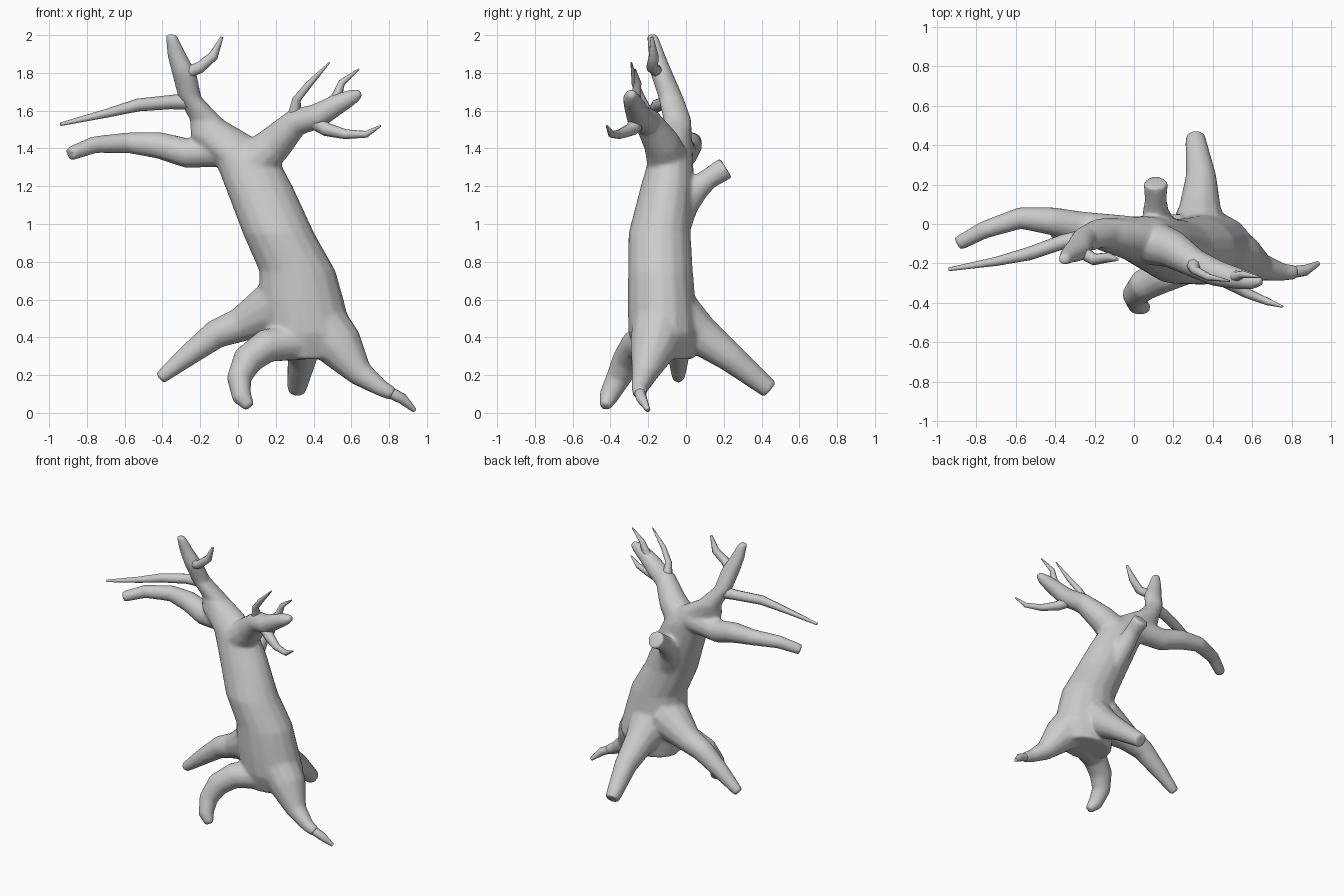
import bpy, bmesh, math
from mathutils import Vector


def smooth(ob, degrees):
    bpy.ops.object.select_all(action='DESELECT')
    ob.select_set(True)
    bpy.context.view_layer.objects.active = ob
    bpy.ops.object.shade_smooth_by_angle(angle=math.radians(degrees))


def skin(name, rings):
    """Closed tube through a list of vertex rings, smooth with crisp end caps."""
    bm = bmesh.new()
    loops = [[bm.verts.new(p) for p in ring] for ring in rings]
    sides = len(rings[0])
    for a, b in zip(loops, loops[1:]):
        for i in range(sides):
            j = (i + 1) % sides
            bm.faces.new((a[i], a[j], b[j], b[i]))
    bm.faces.new(loops[0][::-1])
    bm.faces.new(loops[-1])
    bmesh.ops.recalc_face_normals(bm, faces=bm.faces[:])
    mesh = bpy.data.meshes.new(name)
    bm.to_mesh(mesh)
    bm.free()
    ob = bpy.data.objects.new(name, mesh)
    bpy.context.collection.objects.link(ob)
    smooth(ob, 58)
    return ob


def limb(name, *path, sides=8):
    """Tapered tube along (x, y, z, radius) points."""
    pts = [Vector(p[:3]) for p in path]
    rings, side = [], None
    for i, p in enumerate(pts):
        before = (p - pts[i - 1]).normalized() if i else Vector()
        after = (pts[i + 1] - p).normalized() if i < len(pts) - 1 else Vector()
        t = (before + after).normalized()
        if side is None:
            side = t.orthogonal()
        side = (side - t * side.dot(t)).normalized()
        up = t.cross(side)
        r = path[i][3] * 1.03
        rings.append([p + r * (math.cos(a) * side + math.sin(a) * up)
                      for a in (k * math.tau / sides for k in range(sides))])
    return skin(name, rings)


# Leaning trunk running on into the tall left limb: x, y, z, x radius, y radius
trunk = [(.35, -.11, .285, .19, .15), (.37, -.12, .42, .235, .185),
         (.335, -.13, .60, .225, .18), (.315, -.135, .75, .203, .172),
         (.215, -.14, .95, .19, .165), (.11, -.10, 1.20, .18, .14),
         (.045, -.08, 1.34, .17, .12), (-.085, -.06, 1.46, .165, .09),
         (-.165, -.045, 1.55, .09, .075), (-.255, -.08, 1.67, .062, .067),
         (-.285, -.13, 1.80, .066, .06), (-.325, -.155, 1.90, .051, .043),
         (-.355, -.18, 2.004, .029, .029)]
ring = [k * math.tau / 16 for k in range(16)]
heavy = [skin("trunk", [[(x + rx * math.cos(a), y + ry * math.sin(a), z)
                         for a in ring] for x, y, z, rx, ry in trunk])]

# Roots, flared where they leave the trunk
heavy += [
    limb("left_root", (.22, -.10, .57, .155), (.01, -.05, .465, .09),
         (-.12, -.04, .415, .076), (-.27, -.04, .30, .057),
         (-.415, -.04, .182, .034), sides=12),
    limb("back_root", (.33, -.08, .52, .165), (.335, .08, .41, .105),
         (.34, .24, .29, .077), (.31, .445, .122, .05), sides=12),
    limb("right_root", (.40, -.13, .52, .15), (.54, -.17, .35, .125),
         (.65, -.22, .205, .068), (.76, -.245, .13, .044),
         (.82, -.245, .10, .036), sides=12),
    limb("front_root", (.33, -.18, .38, .10), (.15, -.26, .355, .088),
         (.05, -.31, .28, .08), (.005, -.36, .18, .065),
         (.02, -.41, .085, .052), (.062, -.43, .03, .03), sides=12)]

# Main boughs and the cut stub at the back
heavy += [
    limb("left_bough", (-.02, -.05, 1.395, .09), (-.27, -.015, 1.375, .078),
         (-.42, .015, 1.417, .07), (-.58, .03, 1.43, .055),
         (-.76, -.03, 1.42, .045), (-.893, -.10, 1.37, .037), sides=12),
    limb("right_bough", (.08, -.09, 1.32, .115), (.20, -.13, 1.43, .095),
         (.31, -.20, 1.54, .072), (.42, -.25, 1.57, .067),
         (.52, -.275, 1.63, .055), (.60, -.29, 1.67, .043),
         (.653, -.29, 1.692, .022), sides=12),
    limb("back_stub", (.17, -.06, 1.0, .09), (.13, -.01, 1.11, .08),
         (.11, .06, 1.19, .066), (.11, .12, 1.24, .055),
         (.11, .212, 1.297, .061), sides=12)]

# Blend the heavy parts into one continuous bark surface
tree = heavy[0]
bpy.ops.object.select_all(action='DESELECT')
for ob in heavy:
    ob.select_set(True)
bpy.context.view_layer.objects.active = tree
bpy.ops.object.join()
tree.name = "trunk_roots_and_boughs"
blend = tree.modifiers.new("blend", 'REMESH')
blend.mode, blend.voxel_size = 'VOXEL', .01
soften = tree.modifiers.new("soften", 'SMOOTH')
soften.factor, soften.iterations = .5, 14
reduce = tree.modifiers.new("reduce", 'DECIMATE')
reduce.ratio = .2
for name in ("blend", "soften", "reduce"):
    bpy.ops.object.modifier_apply(modifier=name)
smooth(tree, 70)

# Thin root tip, branches and twigs
limb("right_root_tip", (.72, -.238, .155, .02), (.80, -.245, .11, .03),
     (.87, -.235, .075, .028), (.935, -.20, .013, .012))
limb("left_branch", (-.24, -.07, 1.65, .045), (-.36, -.09, 1.645, .036),
     (-.53, -.15, 1.63, .033), (-.70, -.19, 1.585, .022), (-.94, -.23, 1.528, .009))
limb("top_twig", (-.28, -.135, 1.795, .032), (-.20, -.18, 1.83, .03),
     (-.13, -.17, 1.89, .026), (-.085, -.18, 1.99, .008))
limb("inner_twig", (.30, -.20, 1.56, .04), (.31, -.235, 1.66, .022),
     (.38, -.27, 1.745, .018), (.485, -.29, 1.855, .004))
limb("upper_twig", (.46, -.26, 1.59, .035), (.525, -.265, 1.68, .026),
     (.55, -.255, 1.75, .018), (.64, -.27, 1.82, .004))
limb("lower_twig", (.38, -.24, 1.56, .045), (.47, -.29, 1.50, .035),
     (.57, -.35, 1.475, .025), (.68, -.395, 1.475, .018), (.755, -.42, 1.52, .005))
